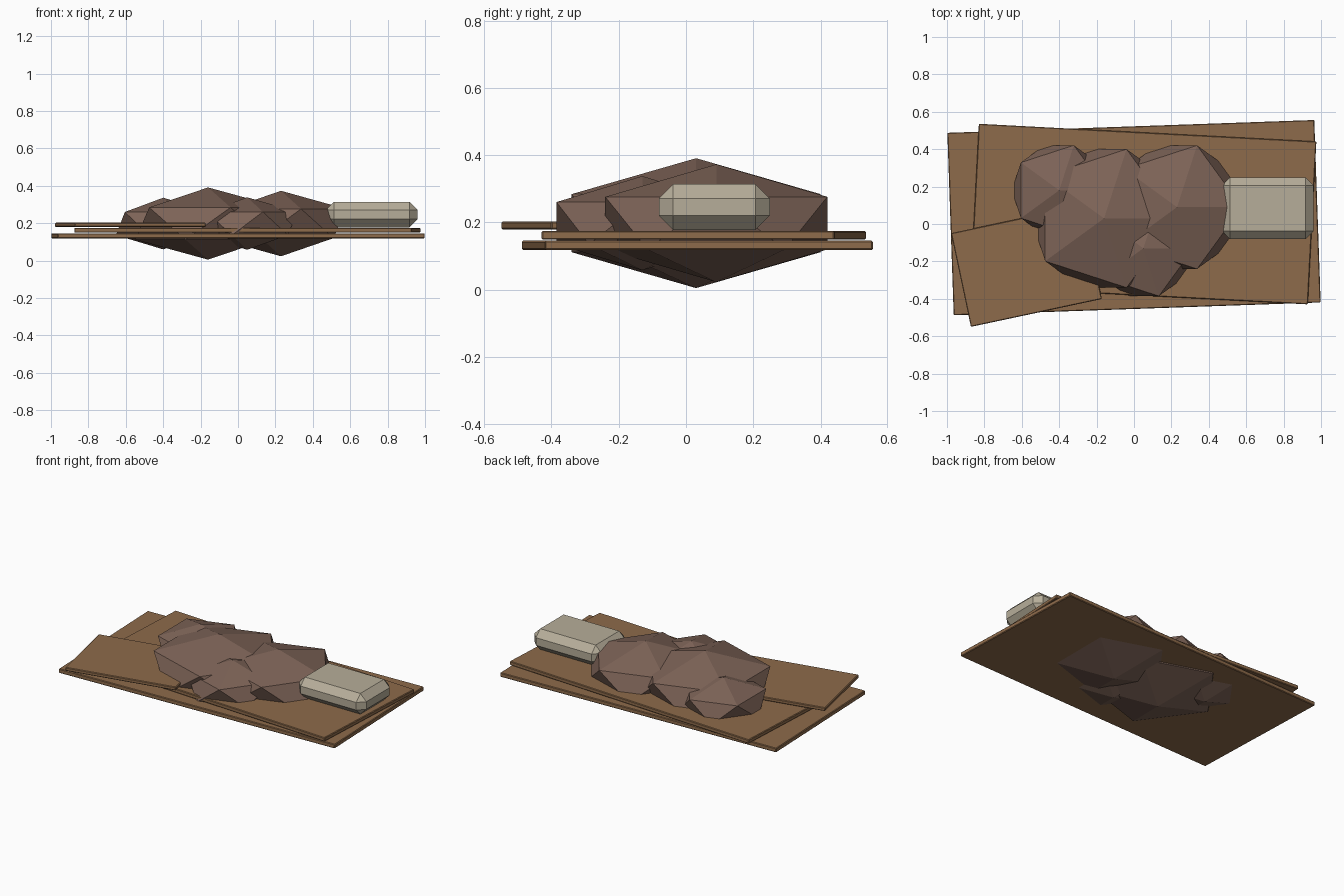
import bpy
import math

old = bpy.data.objects.get("Cube")
if old:
    bpy.data.objects.remove(old, do_unlink=True)


def make_material(name, colour):
    mat = bpy.data.materials.new(name)
    mat.use_nodes = True
    mat.diffuse_color = (*colour, 1)
    bsdf = mat.node_tree.nodes["Principled BSDF"]
    bsdf.inputs["Base Color"].default_value = (*colour, 1)
    bsdf.inputs["Roughness"].default_value = 0.9
    return mat


cardboard = make_material("cardboard brown", (0.27, 0.147, 0.07))
cloth = make_material("blanket brown", (0.205, 0.125, 0.095))
linen = make_material("pillow beige", (0.47, 0.42, 0.32))


def chamfered_box(name, centre, size, chamfer, mat, turn=0):
    """Box with a single flat chamfer on every edge."""
    bpy.ops.mesh.primitive_cube_add(size=1, location=centre)
    obj = bpy.context.object
    obj.name = name
    obj.scale = size
    bpy.ops.object.transform_apply(location=False, rotation=False, scale=True)
    obj.rotation_euler.z = math.radians(turn)
    bevel = obj.modifiers.new("chamfer", "BEVEL")
    bevel.width = chamfer
    bevel.segments = 1
    obj.data.materials.append(mat)


def cloth_lump(name, x, y, radius, height):
    """Squashed icosahedron sunk through the sheets."""
    bpy.ops.mesh.primitive_ico_sphere_add(subdivisions=1, radius=1,
                                          location=(x, y, 0.198))
    obj = bpy.context.object
    obj.name = name
    obj.scale = (radius, radius, height)
    bpy.ops.object.transform_apply(location=False, rotation=False, scale=True)
    obj.data.materials.append(cloth)


# Overlapping cardboard sheets
chamfered_box("bottom_sheet", (0, 0.034, 0.132), (1.963, 0.976, 0.028),
              0.004, cardboard, 2)
chamfered_box("middle_sheet", (0.05, 0.053, 0.162), (1.807, 0.872, 0.026),
              0.004, cardboard, -3)
chamfered_box("top_sheet", (-0.575, -0.225, 0.191), (0.716, 0.512, 0.023),
              0.004, cardboard, 12)

# Crumpled blanket
cloth_lump("blanket_main", -0.16, 0.03, 0.435, 0.193)
cloth_lump("blanket_pillow_end", 0.23, 0.09, 0.388, 0.175)
cloth_lump("blanket_foot_end", -0.40, 0.18, 0.283, 0.138)
cloth_lump("blanket_front_fold", 0.05, -0.13, 0.30, 0.14)

# Pillow
chamfered_box("pillow", (0.715, 0.084, 0.246), (0.49, 0.33, 0.136),
              0.043, linen)
